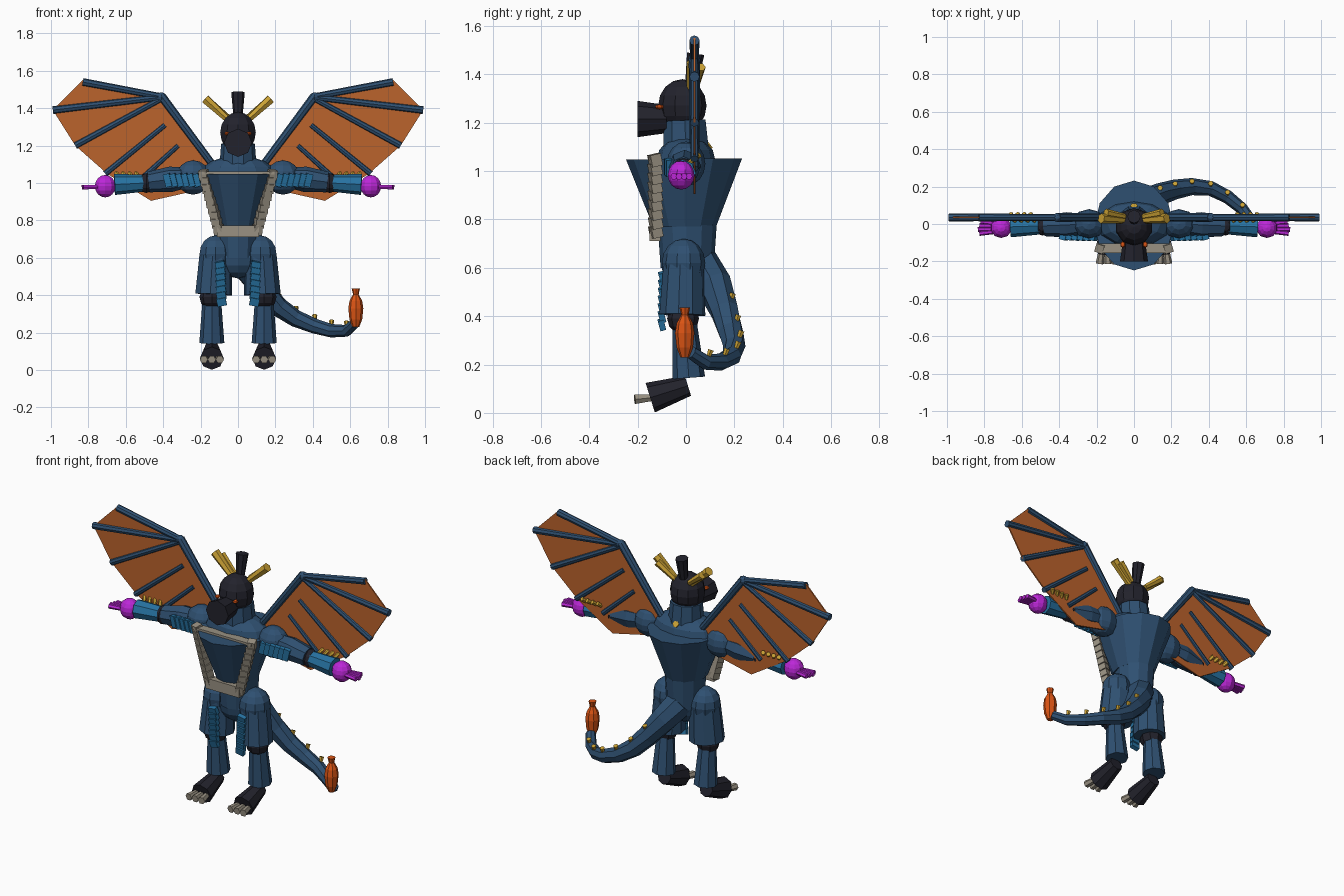
import bpy, bmesh, math
from mathutils import Vector, Matrix


def mat(name, rgb):
    m = bpy.data.materials.new(name)
    m.diffuse_color = (*rgb, 1)
    return m


NAVY = mat("navy", (0.028, 0.08, 0.165))
BLUE = mat("light_blue", (0.02, 0.17, 0.36))
DARK = mat("charcoal", (0.016, 0.016, 0.025))
GOLD = mat("gold", (0.60, 0.36, 0.035))
RUST = mat("membrane_orange", (0.50, 0.125, 0.025))
ORANGE = mat("bright_orange", (0.72, 0.09, 0.007))
CREAM = mat("cream", (0.32, 0.285, 0.225))
PURPLE = mat("purple", (0.50, 0.02, 0.68))


def finish(name, bm, material):
    bmesh.ops.recalc_face_normals(bm, faces=bm.faces)
    me = bpy.data.meshes.new(name)
    bm.to_mesh(me)
    bm.free()
    me.materials.append(material)
    ob = bpy.data.objects.new(name, me)
    bpy.context.collection.objects.link(ob)
    return ob


def tube(name, pts, radii, material, n=8, sx=1.0):
    """Capped faceted tube through pts; sx squashes its x direction."""
    bm = bmesh.new()
    pts = [Vector(p) for p in pts]
    rings = []
    for i, p in enumerate(pts):
        d = pts[min(i + 1, len(pts) - 1)] - pts[max(i - 1, 0)]
        q = d.to_track_quat('Z', 'Y')
        ring = []
        for k in range(n):
            a = 2 * math.pi * k / n
            v = Vector((math.cos(a) * radii[i] * sx, math.sin(a) * radii[i], 0))
            ring.append(bm.verts.new(p + q @ v))
        rings.append(ring)
    for a, b in zip(rings, rings[1:]):
        for k in range(n):
            bm.faces.new((a[k], a[(k + 1) % n], b[(k + 1) % n], b[k]))
    bm.faces.new(rings[0])
    bm.faces.new(rings[-1])
    return finish(name, bm, material)


def ball(name, c, r, material, u=10, v=8):
    bm = bmesh.new()
    m = Matrix.Translation(c) @ Matrix.Diagonal((*r, 1))
    bmesh.ops.create_uvsphere(bm, u_segments=u, v_segments=v, radius=1, matrix=m)
    return finish(name, bm, material)


def plates(name, a, b, count, size, material, tilt=(0, 0, 0)):
    """Row of overlapping tilted boxes from a to b."""
    bm = bmesh.new()
    rot = (Matrix.Rotation(tilt[0], 4, 'X') @ Matrix.Rotation(tilt[1], 4, 'Y')
           @ Matrix.Rotation(tilt[2], 4, 'Z'))
    for i in range(count):
        t = i / max(count - 1, 1)
        p = Vector(a).lerp(Vector(b), t)
        m = Matrix.Translation(p) @ rot @ Matrix.Diagonal((*size, 1))
        bmesh.ops.create_cube(bm, size=1, matrix=m)
    return finish(name, bm, material)


# Torso, hips and neck
tube("torso", [(0, -0.005, 0.77), (0, -0.008, 1.05)], [0.13, 0.24], NAVY, 12, 0.88)
tube("abdomen", [(0, 0.005, 0.60), (0, 0.005, 0.78)], [0.11, 0.122], NAVY, 12, 0.92)
ball("pelvis", (0, 0, 0.60), (0.11, 0.10, 0.11), NAVY)
ball("upper_back", (0, 0, 1.05), (0.2, 0.12, 0.095), NAVY, 12)
tube("neck", [(0, 0, 1.08), (0, -0.005, 1.21)], [0.1, 0.09], NAVY, 10)

# Chest frame
for s in (-1, 1):
    plates("chest_scales", (s * 0.183, -0.128, 1.045), (s * 0.103, -0.125, 0.75), 9,
           (0.045, 0.045, 0.05), CREAM, (0.2, s * 0.1, s * 0.3))
plates("chest_top_bar", (0, -0.13, 1.053), (0, -0.13, 1.053), 1, (0.39, 0.05, 0.016), CREAM)
plates("belly_bar", (0, -0.128, 0.742), (0, -0.128, 0.742), 1, (0.225, 0.045, 0.062), CREAM)

# Head, snout, eyes and crest
ball("head", (0, -0.015, 1.27), (0.1, 0.1, 0.11), DARK)
tube("snout", [(0, -0.08, 1.215), (0, -0.2, 1.215)], [0.058, 0.075], DARK)
tube("crest", [(0, 0.02, 1.35), (0, 0.04, 1.485)], [0.024, 0.036], DARK)
for s in (-1, 1):
    ball("eye", (s * 0.06, -0.11, 1.265), (0.014, 0.018, 0.01), ORANGE, 6, 4)
    tube("horn", [(s * 0.05, 0.02, 1.335), (s * 0.175, 0.03, 1.45)], [0.018, 0.027], GOLD, 6)
    tube("back_horn", [(s * 0.05, 0.04, 1.35), (s * 0.15, 0.06, 1.43)], [0.015, 0.022], GOLD, 6)
tube("neck_spike", [(0, 0.06, 1.08), (0, 0.1, 1.11)], [0.014, 0.02], GOLD, 6)

for s in (-1, 1):
    # Arms
    ball("shoulder", (s * 0.24, 0, 1.03), (0.095, 0.08, 0.092), NAVY)
    tube("upper_arm", [(s * 0.27, 0, 1.03), (s * 0.36, -0.005, 1.02), (s * 0.48, -0.01, 1.005)],
         [0.055, 0.068, 0.055], NAVY)
    ball("elbow", (s * 0.49, -0.01, 1.0), (0.045, 0.053, 0.053), DARK, 8, 6)
    tube("forearm", [(s * 0.505, -0.01, 1.0), (s * 0.66, -0.015, 0.992)], [0.046, 0.056], BLUE)
    ball("hand", (s * 0.71, -0.02, 0.983), (0.058, 0.055, 0.06), PURPLE)
    for k in range(4):
        y = -0.05 + k * 0.021
        tube("finger", [(s * 0.74, -0.02 + (y + 0.02) * 0.7, 0.98),
                        (s * (0.835 - 0.008 * abs(k - 1)), y, 0.978)],
             [0.012, 0.014], PURPLE, 6)
    for k in range(4):
        x = 0.53 + k * 0.035
        tube("forearm_spike", [(s * x, 0.01, 1.03), (s * (x + 0.025), 0.055, 1.068)],
             [0.009, 0.013], GOLD, 6)
    plates("arm_scales", (s * 0.22, -0.075, 1.015), (s * 0.375, -0.072, 1.015), 6,
           (0.035, 0.025, 0.07), BLUE, (0, s * 0.25, s * 0.25))

    # Legs
    ball("hip", (s * 0.12, -0.01, 0.62), (0.09, 0.09, 0.10), NAVY)
    tube("thigh", [(s * 0.12, -0.01, 0.61), (s * 0.13, -0.015, 0.405)], [0.088, 0.1], NAVY, 10, 0.95)
    ball("knee", (s * 0.14, -0.012, 0.39), (0.066, 0.066, 0.065), DARK, 8, 6)
    tube("shin", [(s * 0.14, -0.005, 0.37), (s * 0.14, 0.012, 0.145)], [0.05, 0.067], NAVY)
    tube("foot", [(s * 0.14, 0.008, 0.112), (s * 0.14, -0.148, 0.063)], [0.043, 0.064], DARK)
    for k in (-1, 0, 1):
        tube("toe_claw", [(s * 0.14 + k * 0.03, -0.12, 0.065), (s * 0.14 + k * 0.043, -0.212, 0.056)],
             [0.014, 0.022], CREAM, 6)
    plates("leg_scales", (s * 0.095, -0.098, 0.56), (s * 0.088, -0.1, 0.365), 7,
           (0.05, 0.025, 0.042), BLUE, (0.25, s * 0.2, 0))

    # Wing membrane
    outline = [(0.13, 1.12), (0.41, 1.465), (0.83, 1.55), (0.99, 1.39), (0.87, 1.2),
               (0.70, 1.05), (0.465, 0.905), (0.22, 0.96)]
    bm = bmesh.new()
    f = bm.faces.new([bm.verts.new((s * x, 0.031, z)) for x, z in outline])
    ext = bmesh.ops.extrude_face_region(bm, geom=[f])
    for v in ext['geom']:
        if isinstance(v, bmesh.types.BMVert):
            v.co.y += 0.008
    finish("wing_membrane", bm, RUST)

    # Wing bones: inner x, z and outer x, z
    for x1, z1, x2, z2, r in ((0.13, 1.09, 0.41, 1.465, 0.024), (0.40, 1.46, 0.83, 1.54, 0.021),
                              (0.40, 1.46, 0.99, 1.39, 0.021), (0.41, 1.45, 0.87, 1.2, 0.019),
                              (0.39, 1.31, 0.71, 1.05, 0.017), (0.32, 1.2, 0.53, 1.01, 0.016)):
        tube("wing_bone", [(s * x1, 0.035, z1), (s * x2, 0.035, z2)], [r * 0.85, r], NAVY)
    ball("wing_joint", (s * 0.41, 0.035, 1.46), (0.025, 0.025, 0.025), NAVY, 8, 6)

# Tail curling round to one side
path = [(0, 0.05, 0.62), (0.06, 0.115, 0.53), (0.14, 0.16, 0.42), (0.22, 0.185, 0.335),
        (0.31, 0.2, 0.275), (0.41, 0.19, 0.235), (0.5, 0.145, 0.21), (0.58, 0.08, 0.21),
        (0.625, 0.02, 0.25)]
tube("tail", path, [0.085, 0.075, 0.06, 0.053, 0.046, 0.04, 0.036, 0.032, 0.028], NAVY)
for i, (x, y, z) in enumerate(path[2:]):
    if i < 6:
        r = 0.062 - i * 0.004
        tube("tail_spike", [(x, y + r * 0.3, z + r * 0.5), (x, y + r * 0.55, z + r * 1.2)],
             [0.009, 0.014], GOLD, 6)

# Flame bulb on the tail tip
tube("tail_flame", [(0.63, -0.005, z) for z in (0.23, 0.27, 0.33, 0.37, 0.405, 0.435)],
     [0.018, 0.034, 0.04, 0.034, 0.015, 0.022], ORANGE)
